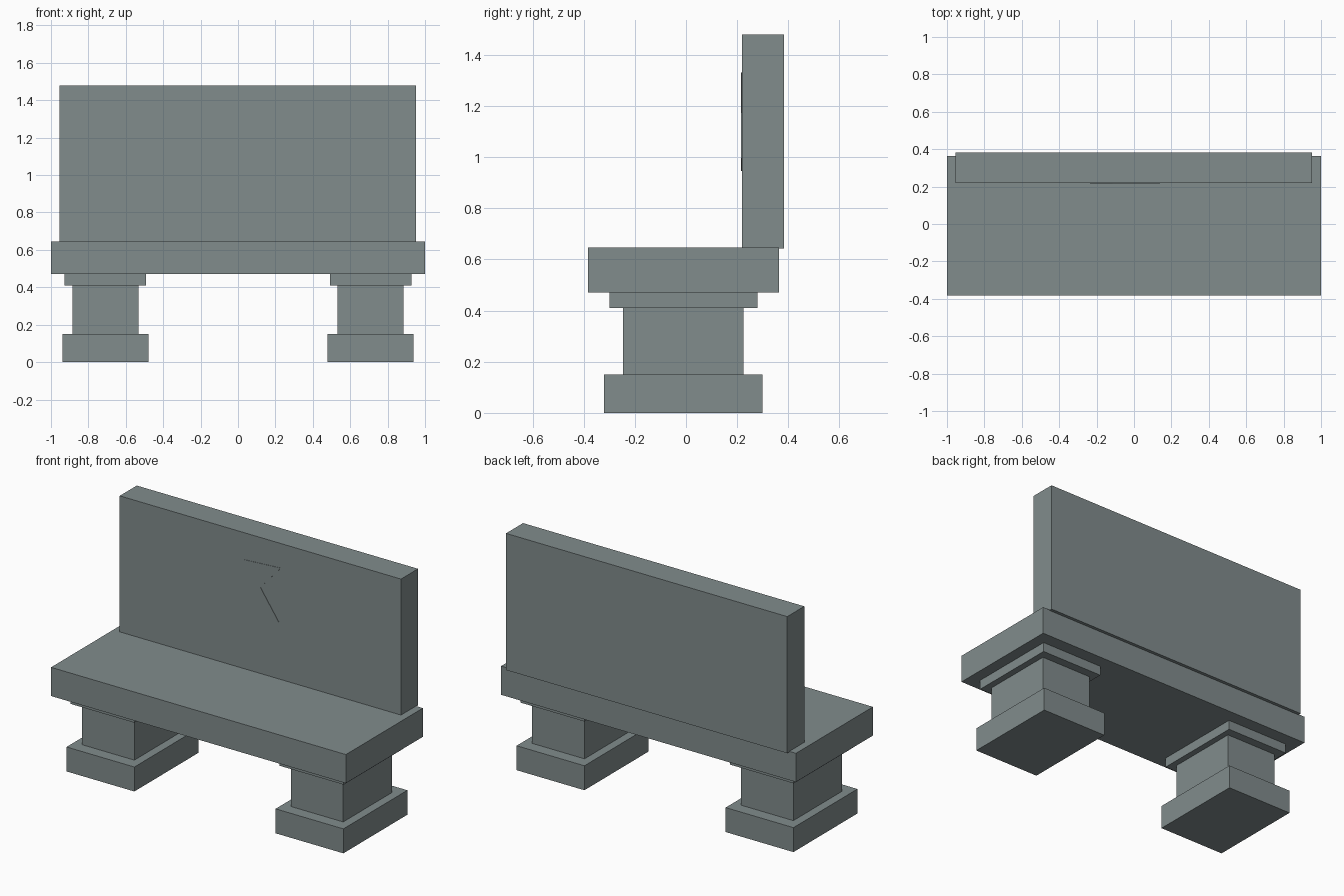
import bpy
import bmesh

if "Cube" in bpy.data.objects:
    bpy.data.objects.remove(bpy.data.objects["Cube"])

stone = bpy.data.materials.new("grey stone")
stone.diffuse_color = (0.22, 0.262, 0.265, 1)
stone.use_nodes = True
stone.node_tree.nodes["Principled BSDF"].inputs["Base Color"].default_value = stone.diffuse_color


def finish(name, bm):
    bmesh.ops.recalc_face_normals(bm, faces=bm.faces)
    mesh = bpy.data.meshes.new(name)
    bm.to_mesh(mesh)
    bm.free()
    mesh.materials.append(stone)
    obj = bpy.data.objects.new(name, mesh)
    bpy.context.collection.objects.link(obj)
    return obj


def box(name, x, y, z):
    """Box from its (min, max) range on each axis."""
    bm = bmesh.new()
    bmesh.ops.create_cube(bm, size=1)
    for v in bm.verts:
        for i, (lo, hi) in enumerate((x, y, z)):
            v.co[i] = lo if v.co[i] < 0 else hi
    return finish(name, bm)


# Seat slab and upright back, which overhangs the seat slightly at the rear
box("seat", (-1, 1), (-0.383, 0.363), (0.47, 0.646))
box("backrest", (-0.955, 0.953), (0.218, 0.383), (0.642, 1.48))

# Two stepped legs: foot, pillar and cap
for side, s in (("left", -1), ("right", 1)):
    for part, x0, x1, y, z in (
        ("foot", 0.479, 0.939, (-0.32, 0.30), (0, 0.15)),
        ("pillar", 0.531, 0.886, (-0.246, 0.225), (0.15, 0.41)),
        ("cap", 0.493, 0.927, (-0.30, 0.28), (0.41, 0.47)),
    ):
        box(f"{side}_leg_{part}", sorted((s * x0, s * x1)), y, z)

# Thin plain chevron plate on the front of the backrest
chevron = [(-0.115, 1.315), (0.14, 1.33), (0, 1.175),
           (0.125, 0.995), (-0.105, 0.945), (-0.235, 1.11)]
bm = bmesh.new()
face = bm.faces.new([bm.verts.new((x, 0.219, z)) for x, z in chevron])
ext = bmesh.ops.extrude_face_region(bm, geom=[face])
for v in ext["geom"]:
    if isinstance(v, bmesh.types.BMVert):
        v.co.y = 0.216
finish("chevron_plate", bm)
